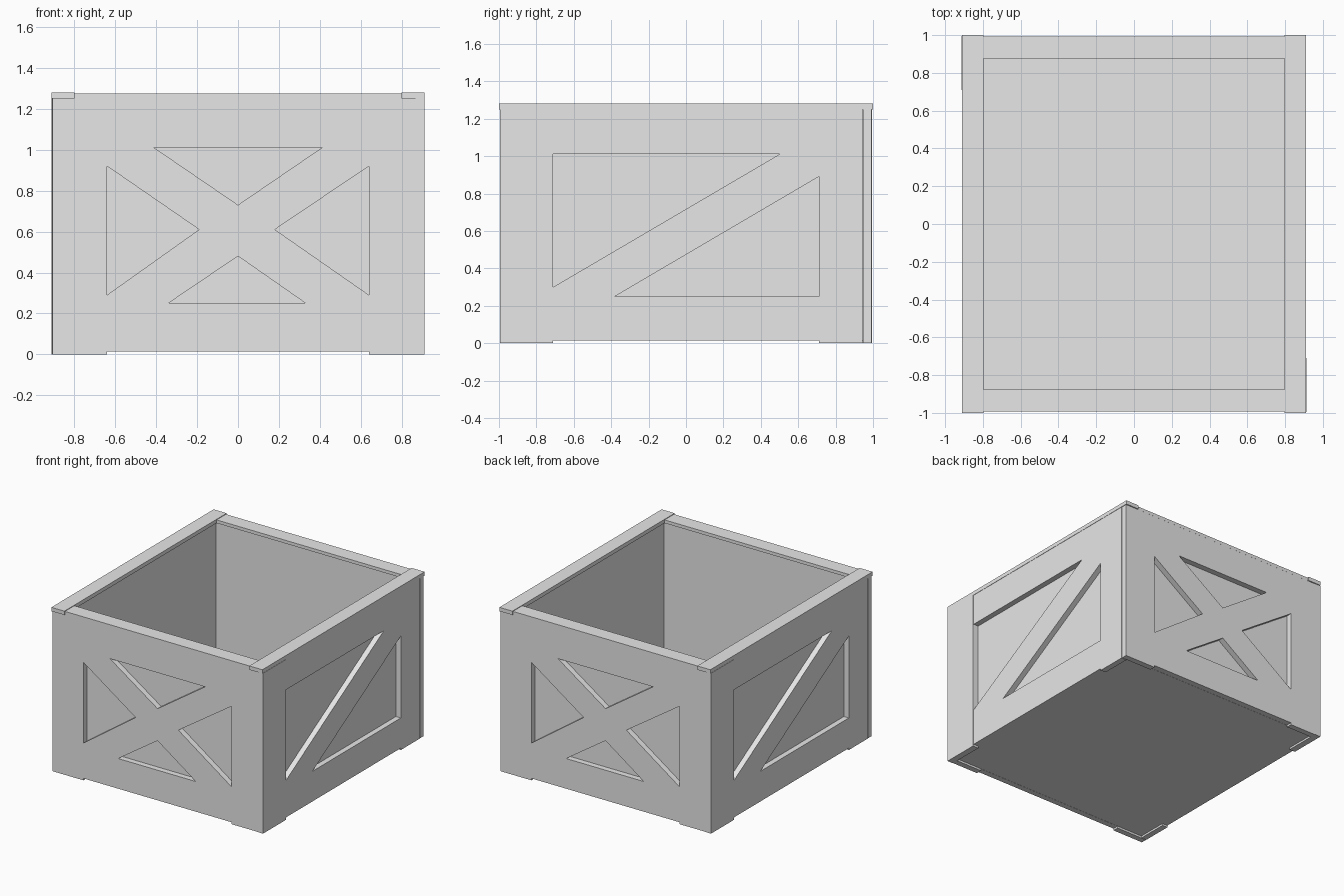
import bpy, bmesh
from math import pi
from mathutils import Matrix, Vector

old = bpy.data.objects.get("Cube")
if old:
    bpy.data.objects.remove(old, do_unlink=True)

grey = bpy.data.materials.new("plain grey")
grey.use_nodes = True
grey.diffuse_color = (0.8, 0.8, 0.8, 1)
grey.node_tree.nodes["Principled BSDF"].inputs["Base Color"].default_value = (0.8, 0.8, 0.8, 1)


def add_object(name, mesh):
    mesh.materials.clear()
    mesh.materials.append(grey)
    obj = bpy.data.objects.new(name, mesh)
    bpy.context.collection.objects.link(obj)
    return obj


def box_bmesh(lo, hi):
    lo, hi = Vector(lo), Vector(hi)
    bm = bmesh.new()
    bmesh.ops.create_cube(bm, size=1)
    bmesh.ops.scale(bm, vec=hi - lo, verts=bm.verts)
    bmesh.ops.translate(bm, vec=(lo + hi) / 2, verts=bm.verts)
    return bm


def finish(name, bm, matrix=Matrix()):
    bm.transform(matrix)
    mesh = bpy.data.meshes.new(name)
    bm.to_mesh(mesh)
    bm.free()
    return add_object(name, mesh)


def panel_bmesh(outlines, depth):
    """Flat board with cut-outs: first outline is the edge, the rest are holes."""
    curve = bpy.data.curves.new("panel_profile", "CURVE")
    curve.dimensions = "2D"
    curve.fill_mode = "BOTH"
    curve.extrude = depth / 2
    for points in outlines:
        spline = curve.splines.new("POLY")
        spline.points.add(len(points) - 1)
        for p, (u, v) in zip(spline.points, points):
            p.co = (u, v, 0, 1)
        spline.use_cyclic_u = True
    helper = bpy.data.objects.new("panel_helper", curve)
    bpy.context.collection.objects.link(helper)
    graph = bpy.context.evaluated_depsgraph_get()
    mesh = bpy.data.meshes.new_from_object(helper.evaluated_get(graph))
    bm = bmesh.new()
    bm.from_mesh(mesh)
    bmesh.ops.remove_doubles(bm, verts=bm.verts, dist=0.0005)
    bmesh.ops.recalc_face_normals(bm, faces=bm.faces)
    for f in bm.faces:
        f.smooth = False
    bpy.data.objects.remove(helper, do_unlink=True)
    bpy.data.meshes.remove(mesh)
    bpy.data.curves.remove(curve)
    return bm


def board_edge(start, end, foot):
    """Board outline with a shallow notch between its two feet."""
    return [(start, 0), (-foot, 0), (-foot, GAP), (foot, GAP), (foot, 0),
            (end, 0), (end, RIM), (start, RIM)]


GAP, RIM, THICK = 0.015, 1.25, 0.045

# Inner box with floor
bm = box_bmesh((-0.865, -0.945, GAP), (0.865, 0.945, RIM))
top = max(bm.faces, key=lambda f: f.calc_center_median().z)
bmesh.ops.inset_region(bm, faces=[top], thickness=0.067)
top = bmesh.ops.extrude_discrete_faces(bm, faces=[top])["faces"][0]
bmesh.ops.translate(bm, vec=(0, 0, 0.06 - RIM), verts=top.verts)
finish("inner_box", bm)

# Cross-braced and diagonal-braced board outlines
cross = [board_edge(-0.906, 0.863, 0.64),
         [(-0.41, 1.01), (0.41, 1.01), (0, 0.73)],
         [(-0.34, 0.25), (0.33, 0.25), (0, 0.48)],
         [(-0.64, 0.92), (-0.64, 0.29), (-0.19, 0.61)],
         [(0.64, 0.92), (0.64, 0.29), (0.18, 0.61)]]
diagonal = [board_edge(-0.992, 0.943, 0.71),
            [(-0.71, 0.3), (-0.71, 1.01), (0.5, 1.01)],
            [(-0.38, 0.25), (0.71, 0.25), (0.71, 0.89)]]

upright = Matrix.Rotation(pi / 2, 4, "X")
# Opposite walls are the same boards turned half way round
for turn, end_name, side_name in ((0, "front", "left"), (pi, "back", "right")):
    spin = Matrix.Rotation(turn, 4, "Z")
    finish(end_name + "_cross_panel", panel_bmesh(cross, THICK),
           spin @ Matrix.Translation((0, -0.969, 0)) @ upright)
    finish(side_name + "_diagonal_panel", panel_bmesh(diagonal, THICK),
           spin @ Matrix.Translation((0.885, 0, 0)) @ Matrix.Rotation(pi / 2, 4, "Z") @ upright)
    # Slightly proud corner post
    finish(side_name + "_corner_post",
           box_bmesh((0.867, -0.994, 0), (0.912, -0.71, RIM)), spin)
    # Rim caps
    finish(side_name + "_rim_cap",
           box_bmesh((0.798, -1, RIM), (0.91, 1, 1.28)), spin)
    finish(end_name + "_rim_cap",
           box_bmesh((-0.798, -0.992, RIM), (0.798, -0.876, 1.275)), spin)
